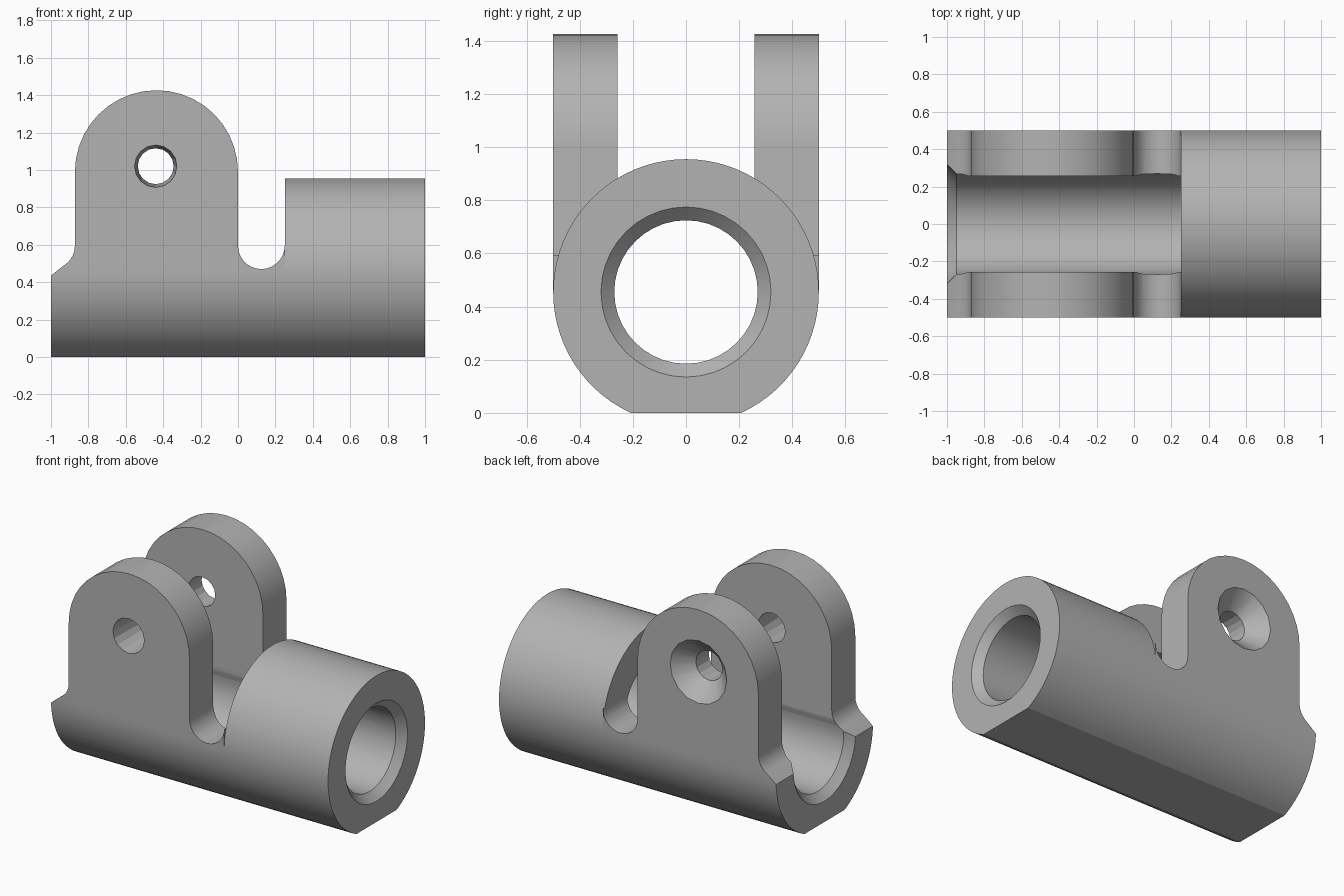
import bpy, bmesh, math

if "Cube" in bpy.data.objects:
    bpy.data.objects.remove(bpy.data.objects["Cube"])

AX = 0.455          # height of the tube axis
R = 0.5             # tube radius
EAR_X, EAR_R, EAR_Z = -0.436, 0.436, 0.99
PIN_X, PIN_Z = -0.44, 1.02


def arc(cx, cy, r, a0, a1, n):
    return [(cx + r * math.cos(math.radians(a0 + (a1 - a0) * i / n)),
             cy + r * math.sin(math.radians(a0 + (a1 - a0) * i / n))) for i in range(n + 1)]


def finish(name, bm):
    bmesh.ops.recalc_face_normals(bm, faces=bm.faces)
    me = bpy.data.meshes.new(name)
    bm.to_mesh(me)
    bm.free()
    ob = bpy.data.objects.new(name, me)
    bpy.context.collection.objects.link(ob)
    return ob


def prism(name, pts, axis, lo, hi):
    """Extrude a 2D outline along x (points are y,z) or y (points are x,z)."""
    bm = bmesh.new()
    put = (lambda p, t: (t, p[0], p[1])) if axis == 'x' else (lambda p, t: (p[0], t, p[1]))
    a = [bm.verts.new(put(p, lo)) for p in pts]
    b = [bm.verts.new(put(p, hi)) for p in pts]
    bm.faces.new(a)
    bm.faces.new(b)
    for i in range(len(pts)):
        j = (i + 1) % len(pts)
        bm.faces.new((a[i], a[j], b[j], b[i]))
    return finish(name, bm)


def lathe(name, prof, axis, c, n):
    """Solid of revolution: prof holds (position along axis, radius)."""
    bm = bmesh.new()
    rings = []
    for t, r in prof:
        circle = arc(c[0], c[1], r, 0, 360, n)[:-1]
        rings.append([bm.verts.new((t, u, v) if axis == 'x' else (u, t, v)) for u, v in circle])
    bm.faces.new(rings[0])
    bm.faces.new(rings[-1])
    for a, b in zip(rings, rings[1:]):
        for i in range(n):
            j = (i + 1) % n
            bm.faces.new((a[i], a[j], b[j], b[i]))
    return finish(name, bm)


def cut(ob, cutter):
    m = ob.modifiers.new("cut", 'BOOLEAN')
    m.operation, m.solver, m.object = 'DIFFERENCE', 'EXACT', cutter
    bpy.context.view_layer.objects.active = ob
    bpy.ops.object.modifier_apply(modifier=m.name)
    bpy.data.objects.remove(cutter)


# Blank: U-shaped section with a flat foot
foot = math.degrees(math.asin(AX / R))
section = arc(0, AX, R, -180, -180 + foot, 14) + arc(0, AX, R, -foot, 0, 14)
body = prism("clevis_body", section + [(0.5, 1.5), (-0.5, 1.5)], 'x', -1, 1)

# Round the right half of the blank back to a plain tube
cut(body, prism("tube_cutter", arc(0, AX, R, 0, 180, 40) +
                [(-0.7, AX), (-0.7, 1.7), (0.7, 1.7), (0.7, AX)], 'x', 0.25, 1.1))

# Side silhouette of the ears, end notch and round-bottomed slot
side = [(-1.1, 0.355), (-0.94, 0.483)]
side += arc(-0.997, 0.595, 0.125, -60, 0, 5)
side += arc(EAR_X, EAR_Z, EAR_R, 180, 0, 20)
side += arc(0.125, 0.595, 0.125, -180, 0, 14)
side += [(0.25, 1.7), (-1.1, 1.7)]
cut(body, prism("side_cutter", side, 'y', -0.8, 0.8))

# Gap between the ears, opening into the bore
cut(body, prism("gap_cutter", [(-1.1, AX), (0.25, AX), (0.25, 1.8), (-1.1, 1.8)],
                'y', -0.257, 0.257))

# Chamfered bore
cut(body, lathe("bore_cutter", [(-1.05, 0.37), (-0.95, 0.27), (0.95, 0.27), (1.05, 0.37)],
                'x', (0, AX), 40))

# Pin holes: tapered in the front ear, countersunk in the back ear
cut(body, lathe("front_pin_cutter", [(-0.6, 0.12), (-0.5, 0.113), (-0.257, 0.096), (-0.1, 0.096)],
                'y', (PIN_X, PIN_Z), 16))
cut(body, lathe("back_pin_cutter", [(0.1, 0.096), (0.39, 0.096), (0.5, 0.205), (0.6, 0.304)],
                'y', (PIN_X, PIN_Z), 16))

# Plain grey finish
mat = bpy.data.materials.new("plain_grey")
mat.diffuse_color = (0.45, 0.45, 0.45, 1)
mat.use_nodes = True
mat.node_tree.nodes["Principled BSDF"].inputs["Base Color"].default_value = mat.diffuse_color
body.data.materials.clear()
body.data.materials.append(mat)
for p in body.data.polygons:
    p.material_index = 0
bpy.ops.object.select_all(action='DESELECT')
body.select_set(True)
bpy.context.view_layer.objects.active = body
bpy.ops.object.shade_smooth_by_angle(angle=math.radians(20))
